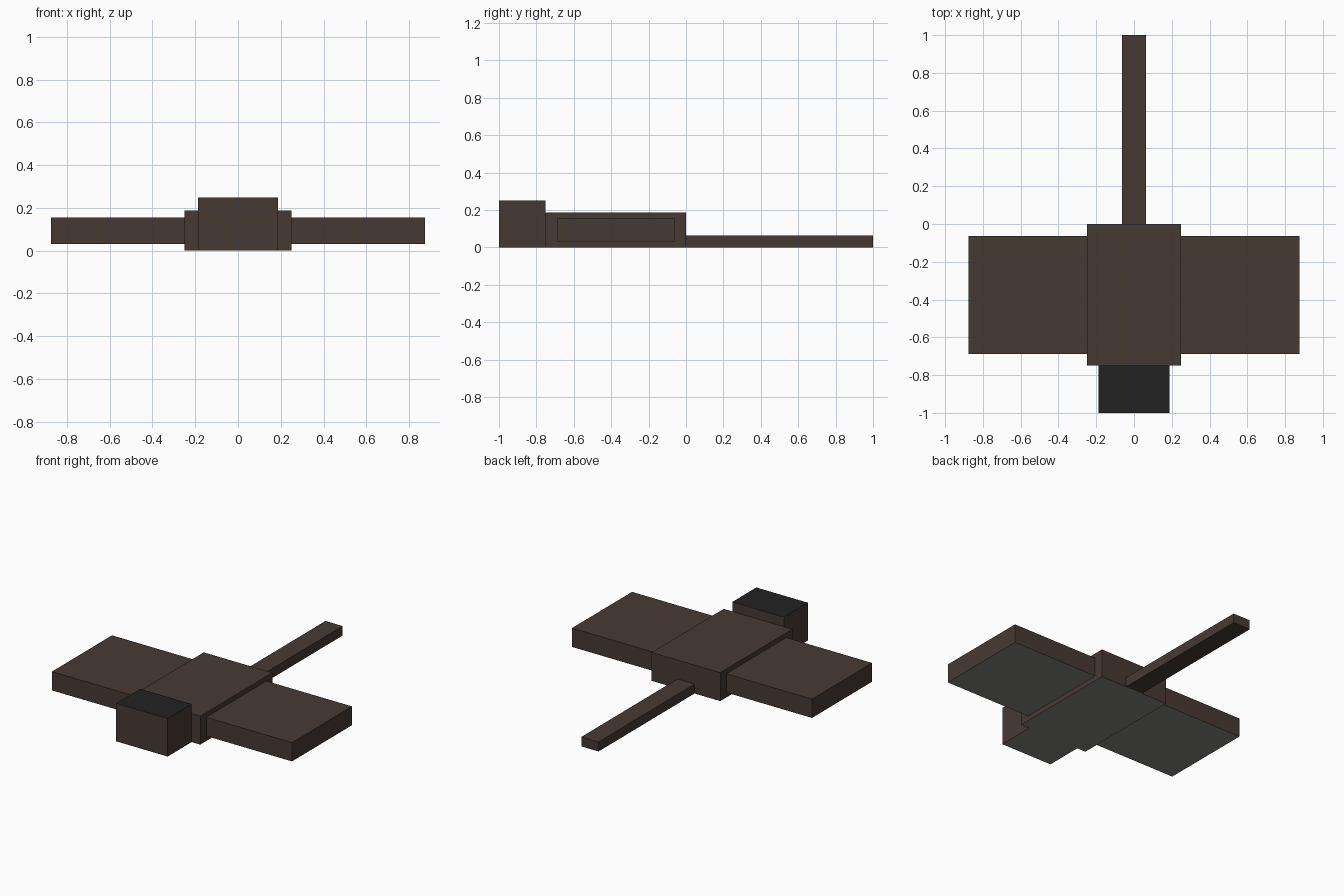
import bpy
import bmesh
from mathutils import Matrix, Vector

cube = bpy.data.objects.get("Cube")
if cube:
    bpy.data.objects.remove(cube, do_unlink=True)


def make_material(name, color):
    mat = bpy.data.materials.new(name)
    mat.use_nodes = True
    mat.diffuse_color = color
    mat.node_tree.nodes["Principled BSDF"].inputs["Base Color"].default_value = color
    return mat


brown = make_material("dark_brown", (0.061, 0.042, 0.034, 1))
black = make_material("soft_black", (0.016, 0.016, 0.016, 1))
grey = make_material("underside_grey", (0.23, 0.23, 0.22, 1))


def box(name, low, high, top=brown, bottom=grey):
    """Flat-sided block with its own top and underside colours."""
    low, high = Vector(low), Vector(high)
    bm = bmesh.new()
    bmesh.ops.create_cube(bm, size=1, matrix=Matrix.LocRotScale(
        (low + high) / 2, None, high - low))
    bm.normal_update()
    for face in bm.faces:
        if face.normal.z > 0.5:
            face.material_index = 1
        elif face.normal.z < -0.5:
            face.material_index = 2
    mesh = bpy.data.meshes.new(name)
    bm.to_mesh(mesh)
    bm.free()
    for mat in (brown, top, bottom):
        mesh.materials.append(mat)
    obj = bpy.data.objects.new(name, mesh)
    bpy.context.collection.objects.link(obj)
    return obj


# Central body and raised head
box("body", (-0.25, -0.75, 0), (0.25, 0, 0.1875))
box("head", (-0.1875, -1, 0), (0.1875, -0.75, 0.25), top=black)

# Wings on both sides
box("left_wing", (0.25, -0.6875, 0.0325), (0.875, -0.0625, 0.1563))
box("right_wing", (-0.875, -0.6875, 0.0325), (-0.25, -0.0625, 0.1563))

# Long thin tail
box("tail", (-0.0625, 0, 0), (0.0625, 1, 0.0625), bottom=brown)
